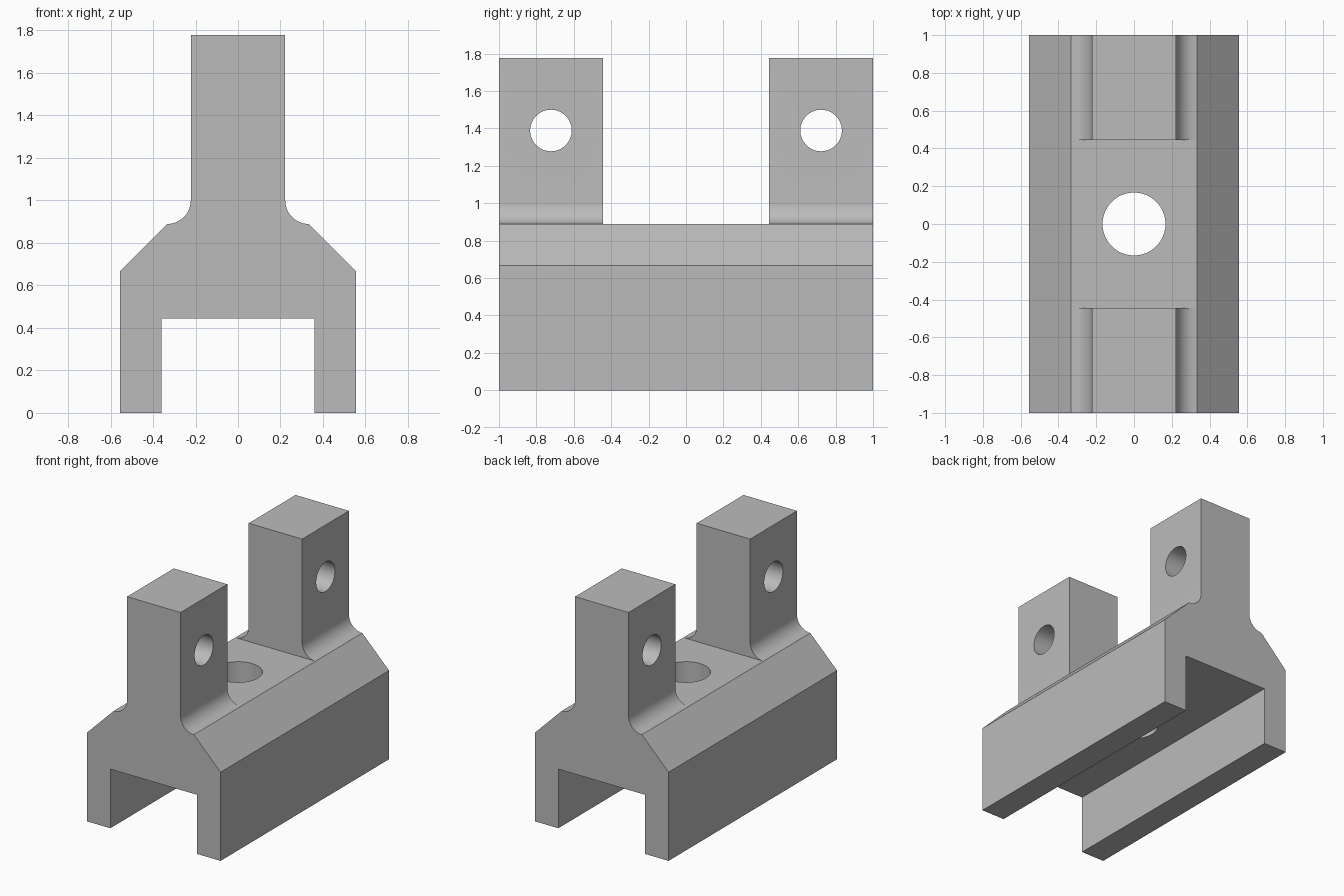
import bpy
import bmesh
from math import cos, sin, pi, radians
from mathutils import Matrix, Vector

U = 1 / 18  # drawing unit: the bracket is 36 units long

cube = bpy.data.objects.get("Cube")
if cube:
    bpy.data.objects.remove(cube, do_unlink=True)

grey = bpy.data.materials.new("plain grey")
grey.use_nodes = True
colour = (0.5, 0.5, 0.5, 1)
grey.diffuse_color = colour
grey.node_tree.nodes["Principled BSDF"].inputs["Base Color"].default_value = colour


def make_object(name, bm):
    bmesh.ops.recalc_face_normals(bm, faces=bm.faces)
    bmesh.ops.scale(bm, vec=(U, U, U), verts=bm.verts)
    mesh = bpy.data.meshes.new(name)
    bm.to_mesh(mesh)
    bm.free()
    mesh.materials.append(grey)
    obj = bpy.data.objects.new(name, mesh)
    bpy.context.collection.objects.link(obj)
    return obj


def cut(target, cutter):
    cutter.hide_render = True
    mod = target.modifiers.new(cutter.name, "BOOLEAN")
    mod.operation = "DIFFERENCE"
    mod.solver = "EXACT"
    mod.object = cutter
    bpy.context.view_layer.objects.active = target
    bpy.ops.object.modifier_apply(modifier=mod.name)
    bpy.data.objects.remove(cutter, do_unlink=True)


def hole(name, radius, depth, centre, rotation=Matrix()):
    bm = bmesh.new()
    bmesh.ops.create_cone(bm, cap_ends=True, segments=64, radius1=radius,
                          radius2=radius, depth=depth,
                          matrix=Matrix.Translation(centre) @ rotation)
    return make_object(name, bm)


# Right half of the cross-section: channel leg, chamfer, fillet, upright
fillet = [(6 - 2 * sin(a), 18 - 2 * cos(a))
          for a in (i * pi / 24 for i in range(13))]
half = [(6.5, 8), (6.5, 0), (10, 0), (10, 12)] + fillet + [(4, 32)]
profile = half + [(-x, z) for x, z in reversed(half)]

# Bracket body extruded along its length
bm = bmesh.new()
face = bm.faces.new([bm.verts.new((x, -18, z)) for x, z in profile])
side = bmesh.ops.extrude_face_region(bm, geom=[face], use_keep_orig=True)
moved = [v for v in side["geom"] if isinstance(v, bmesh.types.BMVert)]
bmesh.ops.translate(bm, vec=(0, 36, 0), verts=moved)
bracket = make_object("clevis_bracket", bm)

# Gap that separates the two lugs
bm = bmesh.new()
bmesh.ops.create_cube(bm, size=1, matrix=Matrix.Translation((0, 0, 26))
                      @ Matrix.Diagonal(Vector((24, 16, 20, 1))))
cut(bracket, make_object("lug_gap", bm))

# Vertical bolt hole and a cross pin hole in each lug
cut(bracket, hole("bolt_hole", 3, 20, (0, 0, 12)))
for label, y in (("front", -13), ("back", 13)):
    cut(bracket, hole(label + "_pin_hole", 2, 20, (0, y, 25),
                      Matrix.Rotation(pi / 2, 4, "Y")))

bpy.ops.object.select_all(action="DESELECT")
bracket.select_set(True)
bpy.context.view_layer.objects.active = bracket
bpy.ops.object.shade_smooth_by_angle(angle=radians(30))
